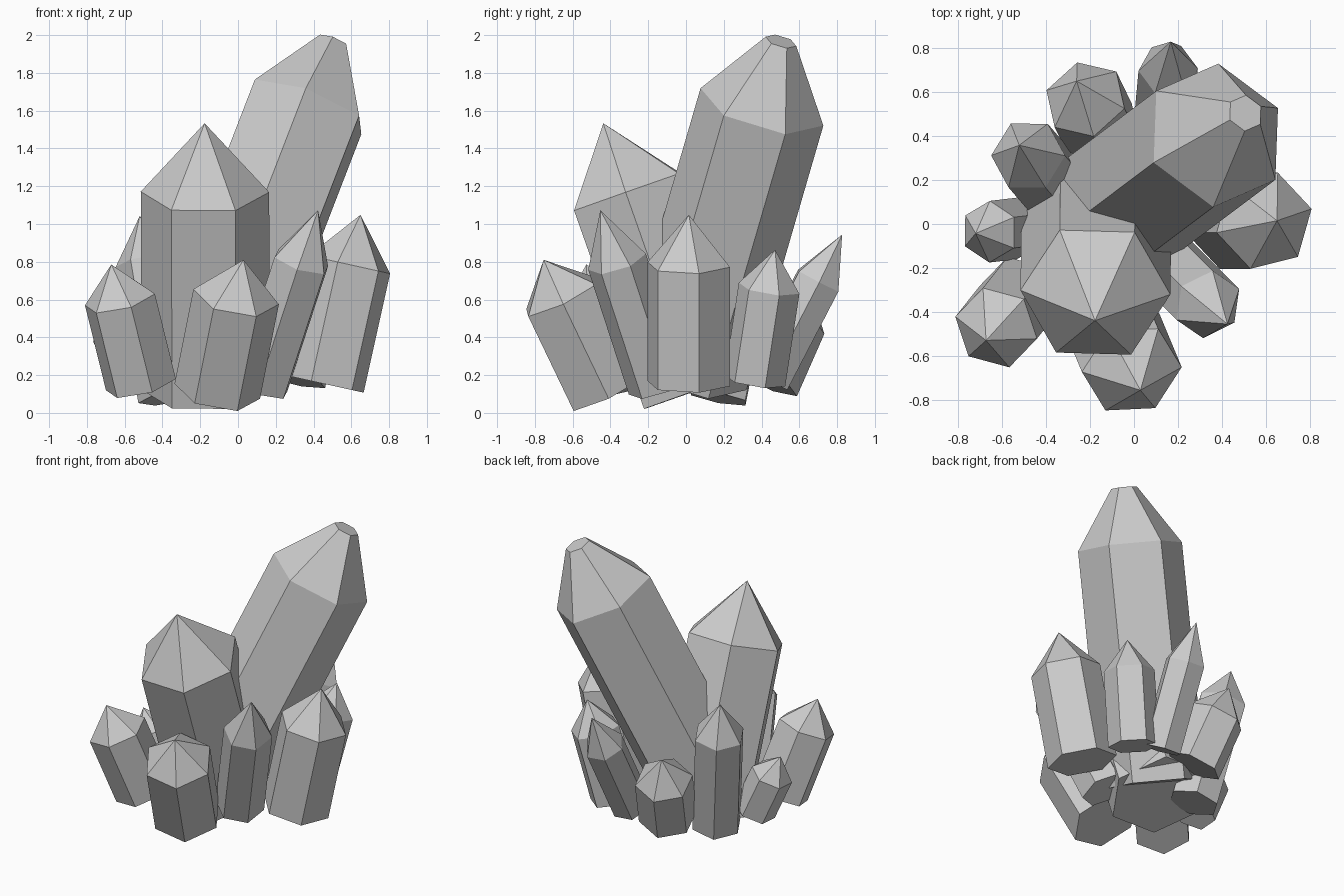
import bpy, bmesh
from mathutils import Vector
from math import cos, sin, pi

if "Cube" in bpy.data.objects:
    bpy.data.objects.remove(bpy.data.objects["Cube"])


def crystal(name, base, shoulder, tip_len, r, corner, cap_r=0.0):
    """Six-sided prism along base->shoulder with a pointed (or blunt) tip.
    corner is a point that one shoulder corner turns towards."""
    base, shoulder = Vector(base), Vector(shoulder)
    axis = (shoulder - base).normalized()
    a = Vector(corner) - shoulder
    a = (a - axis * a.dot(axis)).normalized()
    b = axis.cross(a)
    bm = bmesh.new()

    def ring(centre, radius):
        return [bm.verts.new(centre + radius * (a * cos(i * pi / 3) + b * sin(i * pi / 3)))
                for i in range(6)]

    def bridge(lo, hi):
        for i in range(6):
            j = (i + 1) % 6
            bm.faces.new((lo[i], lo[j], hi[j], hi[i]))

    low, mid = ring(base, r), ring(shoulder, r)
    bm.faces.new(low[::-1])
    bridge(low, mid)
    end = shoulder + axis * tip_len
    if cap_r:
        top = ring(end, cap_r)
        bridge(mid, top)
        bm.faces.new(top)
    else:
        tip = bm.verts.new(end)
        for i in range(6):
            bm.faces.new((mid[i], mid[(i + 1) % 6], tip))
    mesh = bpy.data.meshes.new(name)
    bm.to_mesh(mesh)
    bm.free()
    bpy.context.collection.objects.link(bpy.data.objects.new(name, mesh))


# Two large crystals, the tallest with a blunt tip
crystal("main_crystal", (-.17, -.005, .22), (.371, .402, 1.62), .385, .34, (.36, .08, 1.72), .085)
crystal("second_crystal", (-.17, .06, .12), (-.175, -.31, 1.17), .385, .34, (-.51, -.30, 1.17))

# Ring of small crystals leaning outwards
crystal("front_crystal", (-.11, -.42, .115), (-.01, -.66, .615), .22, .23, (.10, -.84, .505))
crystal("front_left_crystal", (-.514, -.33, .15), (-.625, -.47, .60), .20, .194, (-.81, -.42, .57))
crystal("left_crystal", (-.53, -.02, .15), (-.655, -.035, .43), .155, .14, (-.66, -.175, .43))
crystal("left_back_crystal", (-.36, .17, .08), (-.48, .31, .80), .25, .17, (-.64, .31, .77))
crystal("back_left_crystal", (-.15, .42, .17), (-.22, .565, .50), .21, .19, (-.26, .735, .44))
crystal("back_crystal", (.13, .43, .18), (.155, .70, .70), .275, .135, (.285, .71, .70))
crystal("back_right_crystal", (.31, .365, .17), (.41, .44, .66), .21, .165, (.565, .495, .62))
crystal("right_crystal", (.45, .015, .155), (.59, .015, .785), .27, .227, (.81, .07, .74))
crystal("front_right_crystal", (.12, -.15, .14), (.335, -.365, .80), .30, .16, (.315, -.50, .76))
